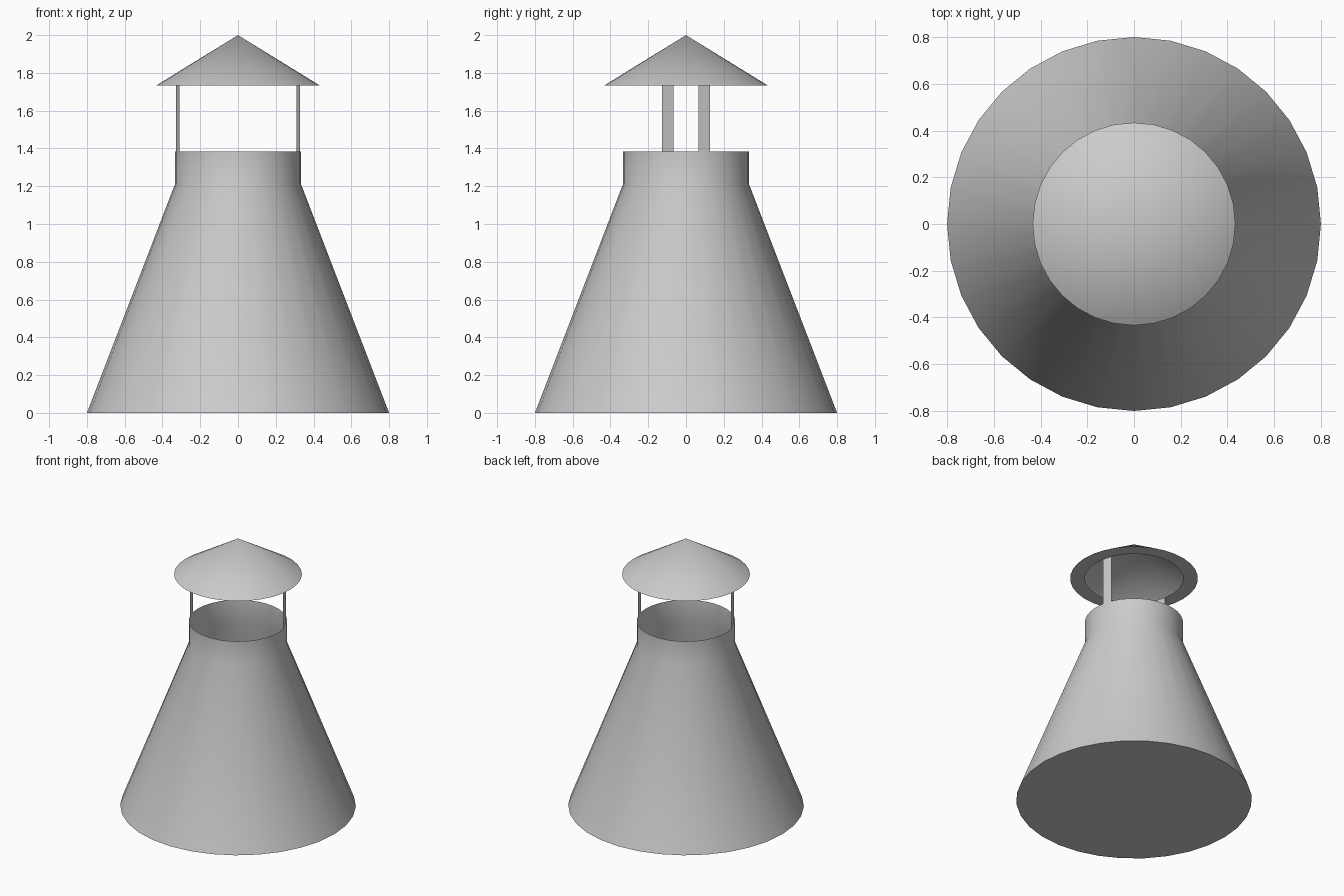
import bpy
from math import cos, sin, tau, radians

SIDES = 32
R_BASE, R_PIPE, R_CAP = 0.8, 0.334, 0.434
Z_SHOULDER, Z_RIM, Z_CAP, Z_TOP = 1.21, 1.385, 1.733, 2.0

cube = bpy.data.objects.get("Cube")
if cube:
    bpy.data.objects.remove(cube, do_unlink=True)

# Single sheet metal colour
metal = bpy.data.materials.new("grey_metal")
metal.use_nodes = True
grey = (0.6, 0.6, 0.6, 1.0)
metal.diffuse_color = grey
metal.node_tree.nodes["Principled BSDF"].inputs["Base Color"].default_value = grey


def point(i, radius, z):
    a = tau * i / SIDES
    return (radius * cos(a), radius * sin(a), z)


def add_object(name, verts, faces):
    mesh = bpy.data.meshes.new(name)
    mesh.from_pydata(verts, [], faces)
    mesh.materials.append(metal)
    obj = bpy.data.objects.new(name, mesh)
    bpy.context.collection.objects.link(obj)
    return obj


def lathe(name, rings, floor=False, apex=None):
    """Sheet turned from (radius, z) rings, listed upward."""
    verts = [point(i, r, z) for r, z in rings for i in range(SIDES)]
    faces = []
    for k in range(len(rings) - 1):
        for i in range(SIDES):
            j = (i + 1) % SIDES
            a, b = k * SIDES, (k + 1) * SIDES
            faces.append((a + i, a + j, b + j, b + i))
    if floor:
        faces.append(tuple(reversed(range(SIDES))))
    if apex is not None:
        verts.append((0, 0, apex))
        last = (len(rings) - 1) * SIDES
        faces += [(last + i, last + (i + 1) % SIDES, len(verts) - 1)
                  for i in range(SIDES)]
    obj = add_object(name, verts, faces)
    bpy.ops.object.select_all(action="DESELECT")
    obj.select_set(True)
    bpy.context.view_layer.objects.active = obj
    bpy.ops.object.shade_smooth_by_angle(angle=radians(40))
    return obj


# Tapered hood running into a short open pipe, closed underneath
lathe("hood_and_pipe",
      [(R_BASE, 0), (R_PIPE, Z_SHOULDER), (R_PIPE, Z_RIM)], floor=True)

# Rain cap: flat ring underneath, hollow cone above
lathe("rain_cap", [(R_PIPE, Z_CAP), (R_CAP, Z_CAP)], apex=Z_TOP)

# Two thin straps, each one pipe facet wide, on opposite sides
for name, i in (("left_strap", 1), ("right_strap", 1 + SIDES // 2)):
    add_object(name,
               [point(i, R_PIPE, Z_RIM), point(i + 1, R_PIPE, Z_RIM),
                point(i + 1, R_PIPE, Z_CAP), point(i, R_PIPE, Z_CAP)],
               [(0, 1, 2, 3)])
